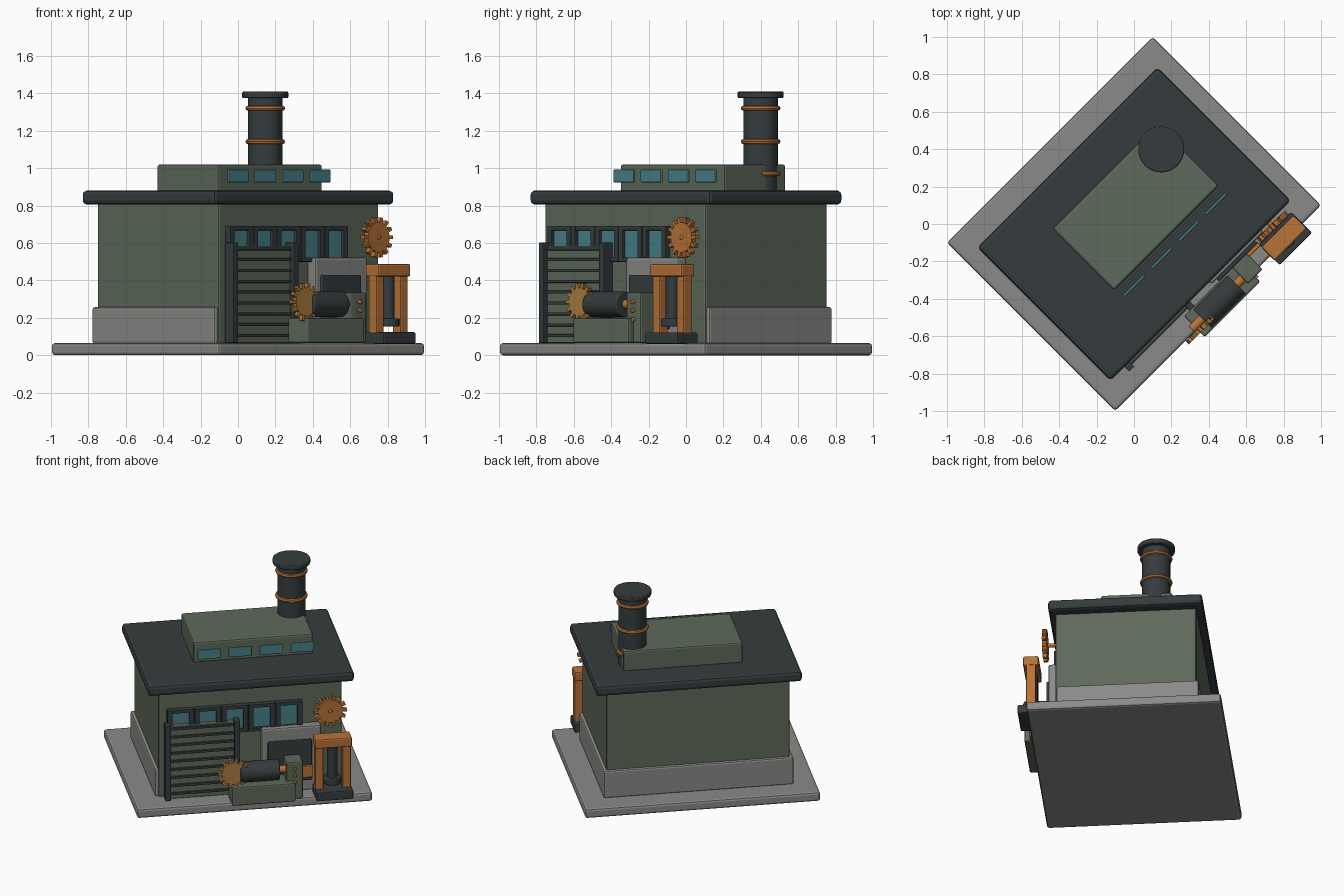
import bpy, bmesh, math
from mathutils import Matrix, Vector

if "Cube" in bpy.data.objects:
    bpy.data.objects.remove(bpy.data.objects["Cube"])

TURN = math.radians(45)  # the whole workshop stands diagonally


def material(name, rgb):
    m = bpy.data.materials.new(name)
    m.diffuse_color = (*rgb, 1)
    m.use_nodes = True
    m.node_tree.nodes["Principled BSDF"].inputs["Base Color"].default_value = m.diffuse_color
    return m


CONCRETE = material("concrete grey", (0.255, 0.258, 0.25))
GREEN = material("wall green", (0.112, 0.142, 0.103))
DARK = material("dark iron", (0.036, 0.045, 0.048))
COPPER = material("copper", (0.479, 0.171, 0.038))
BRASS = material("brass", (0.42, 0.21, 0.05))
GLASS = material("teal glass", (0.066, 0.225, 0.255))


def finish(name, bm, mat, smooth=False):
    bmesh.ops.recalc_face_normals(bm, faces=bm.faces)
    me = bpy.data.meshes.new(name)
    bm.to_mesh(me)
    bm.free()
    me.materials.append(mat)
    ob = bpy.data.objects.new(name, me)
    bpy.context.collection.objects.link(ob)
    ob.rotation_euler.z = TURN
    if smooth:
        bpy.ops.object.select_all(action='DESELECT')
        ob.select_set(True)
        bpy.context.view_layer.objects.active = ob
        bpy.ops.object.shade_smooth_by_angle(angle=math.radians(35))
    return ob


def add_box(bm, size, matrix):
    bmesh.ops.create_cube(bm, size=1, matrix=matrix @ Matrix.Diagonal((*size, 1)))


def box(name, u, v, z, mat, bevel=0.008):
    """Box from ranges along the front wall (u), depth (v) and height (z)."""
    bm = bmesh.new()
    size = [r[1] - r[0] for r in (u, v, z)]
    add_box(bm, size, Matrix.Translation([(r[0] + r[1]) / 2 for r in (u, v, z)]))
    ob = finish(name, bm, mat)
    if bevel:
        mod = ob.modifiers.new("soft edges", 'BEVEL')
        mod.width, mod.segments = bevel, 2
    return ob


AXES = {'u': Matrix.Rotation(math.pi / 2, 4, 'Y'),
        'v': Matrix.Rotation(math.pi / 2, 4, 'X'),
        'z': Matrix.Identity(4)}


def rod(name, centre, radius, length, axis, mat, sides=32):
    bm = bmesh.new()
    bmesh.ops.create_cone(bm, cap_ends=True, segments=sides, radius1=radius,
                          radius2=radius, depth=length,
                          matrix=Matrix.Translation(centre) @ AXES[axis])
    ob = finish(name, bm, mat, True)
    mod = ob.modifiers.new("soft edges", 'BEVEL')
    mod.width, mod.segments = min(0.006, length * 0.2), 2
    return ob


def ring(name, centre, major, minor, mat, n=32, k=8):
    bm = bmesh.new()
    loops = []
    for i in range(n):
        a = 2 * math.pi * i / n
        loop = []
        for j in range(k):
            b = 2 * math.pi * j / k
            r = major + minor * math.cos(b)
            loop.append(bm.verts.new(Vector(centre) + Vector(
                (r * math.cos(a), r * math.sin(a), minor * math.sin(b)))))
        loops.append(loop)
    for i in range(n):
        p, q = loops[i], loops[(i + 1) % n]
        for j in range(k):
            bm.faces.new((p[j], q[j], q[(j + 1) % k], p[(j + 1) % k]))
    return finish(name, bm, mat, True)


def gear(name, centre, radius, tip, depth, teeth, mat):
    """Toothed wheel facing the front wall."""
    bm = bmesh.new()
    place = Matrix.Translation(centre) @ AXES['v']
    bmesh.ops.create_cone(bm, cap_ends=True, segments=24, radius1=radius,
                          radius2=radius, depth=depth, matrix=place)
    for i in range(teeth):
        turn = Matrix.Rotation(2 * math.pi * i / teeth, 4, 'Z')
        add_box(bm, (tip - radius + 0.01, 0.019, depth * 0.9),
                place @ turn @ Matrix.Translation(((tip + radius - 0.01) / 2, 0, 0)))
    return finish(name, bm, mat, True)


# Building shell
box("base_slab", (-0.778, 0.778), (-0.636, 0.636), (0, 0.065), CONCRETE, 0.015)
box("foundation", (-0.628, 0.628), (-0.452, 0.478), (0.06, 0.257), CONCRETE, 0.012)
box("walls", (-0.607, 0.607), (-0.46, 0.46), (0.06, 0.82), GREEN, 0.012)
box("roof", (-0.681, 0.681), (-0.504, 0.504), (0.806, 0.88), DARK, 0.02)

# Raised roof light with its row of panes
box("roof_monitor", (-0.325, 0.465), (-0.175, 0.29), (0.87, 1.02), GREEN, 0.012)
for i in range(4):
    u = 0.076 + (i - 1.5) * 0.206
    box("roof_window", (u - 0.077, u + 0.077), (-0.241, -0.226), (0.924, 0.992), GLASS, 0.005)

# Chimney
CU, CV = 0.385, 0.179
rod("chimney", (CU, CV, 1.125), 0.092, 0.51, 'z', DARK)
rod("chimney_cap", (CU, CV, 1.392), 0.123, 0.034, 'z', DARK)
for z in (0.97, 1.142, 1.32):
    ring("chimney_band", (CU, CV, z), 0.093, 0.013, COPPER)

# Front window row: rails, uprights and glass
for i in range(5):
    u = -0.107 + (i - 2) * 0.179
    box("window_pane", (u - 0.065, u + 0.065), (-0.476, -0.455), (0.505, 0.68), GLASS, 0)
    for side in (-1, 1):
        c = u + side * 0.072
        box("window_upright", (c - 0.016, c + 0.016), (-0.495, -0.455), (0.5, 0.692), DARK, 0.003)
    for z in (0.511, 0.68):
        box("window_rail", (u - 0.07, u + 0.07), (-0.494, -0.455), (z - 0.012, z + 0.012), DARK, 0.003)

# Slatted roller door
box("roller_door", (-0.55, -0.105), (-0.51, -0.455), (0.066, 0.585), GREEN, 0.004)
for i in range(9):
    z = 0.105 + i * 0.058
    box("door_rib", (-0.55, -0.105), (-0.522, -0.5), (z - 0.008, z + 0.008), DARK, 0.003)
for u in (-0.556, -0.099):
    box("door_post", (u - 0.019, u + 0.019), (-0.54, -0.475), (0.066, 0.602), DARK, 0.004)

# Concrete hearth with dark panel
box("hearth", (0.065, 0.46), (-0.52, -0.455), (0.06, 0.522), CONCRETE, 0.012)
box("hearth_panel", (0.105, 0.395), (-0.54, -0.51), (0.14, 0.43), DARK, 0.008)
box("hearth_sill", (0.29, 0.4), (-0.56, -0.53), (0.17, 0.25), COPPER, 0.006)

# Lathe
box("lathe_bed", (-0.16, 0.26), (-0.695, -0.537), (0.066, 0.2), GREEN, 0.01)
box("lathe_headstock", (0.205, 0.315), (-0.657, -0.537), (0.066, 0.335), GREEN, 0.01)
rod("lathe_drum", (0.03, -0.617, 0.272), 0.069, 0.26, 'u', DARK)
rod("lathe_shaft", (0.02, -0.617, 0.272), 0.025, 0.4, 'u', COPPER, 16)
gear("lathe_gear", (-0.146, -0.65, 0.285), 0.076, 0.102, 0.026, 14, BRASS)
for z in (0.19, 0.24, 0.285):
    rod("headstock_knob", (0.262, -0.662, z), 0.012, 0.018, 'v', COPPER, 12)

# Press
PU, PV = 0.515, -0.62
box("press_base", (0.396, 0.64), (-0.706, -0.55), (0.06, 0.123), DARK, 0.008)
box("press_beam", (PU - 0.122, PU + 0.122), (PV - 0.051, PV + 0.051), (0.42, 0.488), COPPER, 0.01)
for side in (-1, 1):
    c = PU + side * 0.091
    box("press_post", (c - 0.027, c + 0.027), (PV - 0.031, PV + 0.031), (0.115, 0.43), COPPER, 0.006)
rod("press_ram", (PU, PV, 0.31), 0.034, 0.24, 'z', DARK, 24)
rod("press_head", (PU, PV, 0.175), 0.06, 0.045, 'z', DARK, 24)

# Gear wheel on the wall above the press
gear("wall_gear", (PU, -0.535, 0.63), 0.08, 0.108, 0.032, 14, COPPER)
rod("wall_gear_axle", (PU, -0.505, 0.63), 0.014, 0.1, 'v', COPPER, 12)
